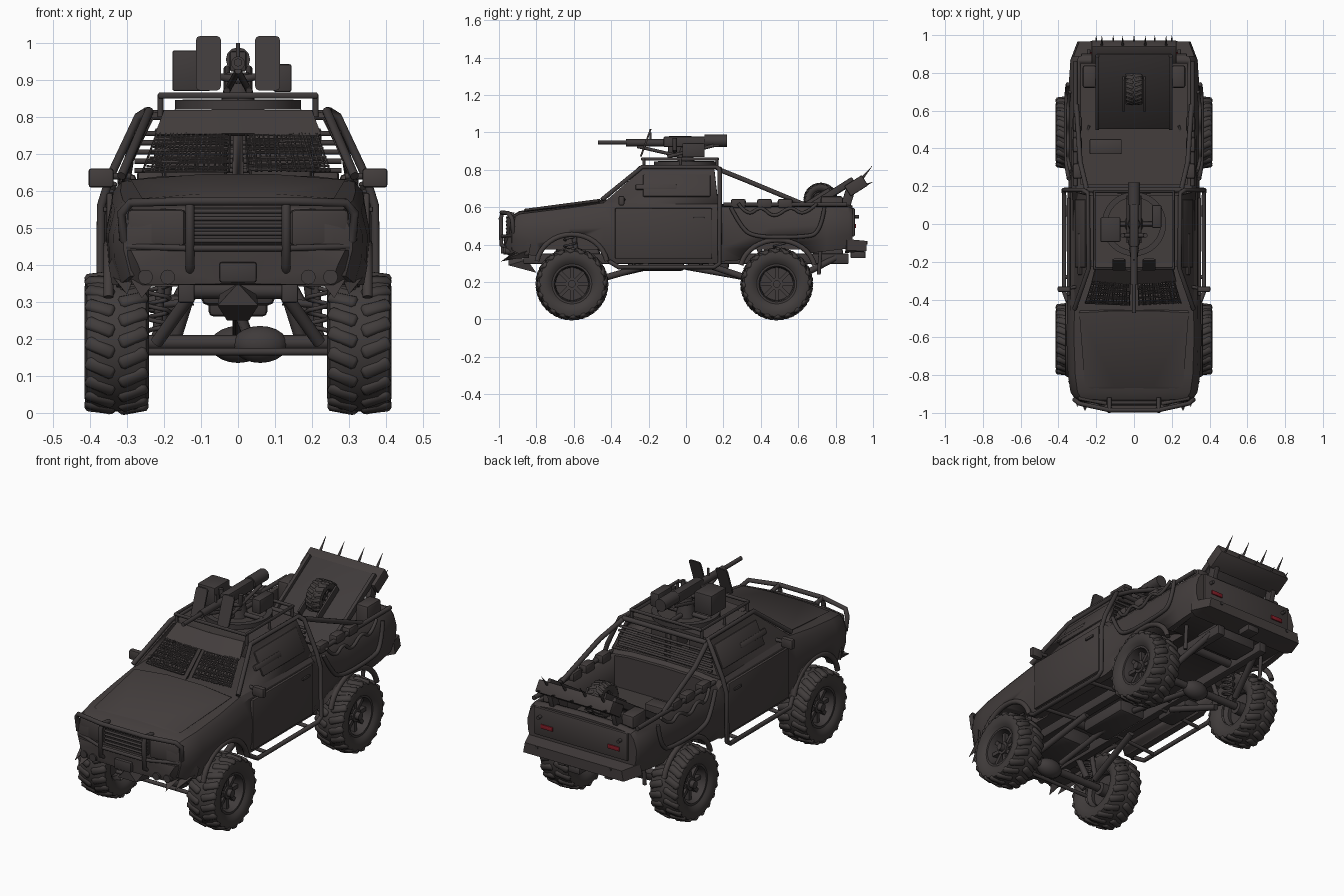
import bpy, bmesh, math, random
from mathutils import Vector, Matrix, Euler

if "Cube" in bpy.data.objects:
    bpy.data.objects.remove(bpy.data.objects["Cube"])

random.seed(4)

def material(name, rgb):
    m = bpy.data.materials.new(name)
    m.diffuse_color = (*rgb, 1)
    m.use_nodes = True
    m.node_tree.nodes["Principled BSDF"].inputs["Base Color"].default_value = m.diffuse_color
    return m

BODY = material("dark_brown_grey_paint", (0.056, 0.047, 0.046))
RUBBER = material("dark_rubber", (0.052, 0.045, 0.044))
METAL = material("dark_metal", (0.050, 0.043, 0.043))
RED = material("red_light", (0.22, 0.012, 0.02))

def finish(bm, name, mat, mirror=False, angle=35):
    if mirror:
        new = bmesh.ops.duplicate(bm, geom=bm.verts[:] + bm.edges[:] + bm.faces[:])["geom"]
        for v in new:
            if isinstance(v, bmesh.types.BMVert):
                v.co.x *= -1
    bmesh.ops.recalc_face_normals(bm, faces=bm.faces[:])
    me = bpy.data.meshes.new(name)
    bm.to_mesh(me)
    bm.free()
    me.materials.append(mat)
    me.shade_smooth()
    me.set_sharp_from_angle(angle=math.radians(angle))
    ob = bpy.data.objects.new(name, me)
    bpy.context.collection.objects.link(ob)
    return ob

def add_box(bm, c, s, rot=(0, 0, 0), bevel=0.0):
    m = Matrix.Translation(c) @ Euler(rot).to_matrix().to_4x4() @ Matrix.Diagonal((*s, 1))
    vs = bmesh.ops.create_cube(bm, size=1, matrix=m)["verts"]
    if bevel:
        es = list({e for v in vs for e in v.link_edges})
        bmesh.ops.bevel(bm, geom=es, offset=bevel, segments=2, affect='EDGES', profile=0.5)

def box(name, c, s, mat=BODY, rot=(0, 0, 0), bevel=0.006, mirror=False):
    bm = bmesh.new()
    add_box(bm, c, s, rot, bevel)
    return finish(bm, name, mat, mirror)

def add_rod(bm, p, q, r, r2=None, seg=10):
    p, q = Vector(p), Vector(q)
    d = q - p
    m = Matrix.Translation((p + q) / 2) @ d.to_track_quat('Z', 'Y').to_matrix().to_4x4()
    bmesh.ops.create_cone(bm, cap_ends=True, segments=seg, radius1=r, radius2=r if r2 is None else r2,
                          depth=d.length, matrix=m)

def rods(name, segs, r, mat=METAL, mirror=False, r2=None, seg=12):
    bm = bmesh.new()
    for p, q in segs:
        add_rod(bm, p, q, r, r2, seg)
    return finish(bm, name, mat, mirror)

def tube(name, pts, r, mat=METAL, mirror=False, cyclic=False, smooth=False):
    cu = bpy.data.curves.new(name, 'CURVE')
    cu.dimensions, cu.bevel_depth, cu.bevel_resolution, cu.use_fill_caps = '3D', r, 3, True
    sp = cu.splines.new('NURBS' if smooth else 'POLY')
    sp.points.add(len(pts) - 1)
    for a, b in zip(sp.points, pts):
        a.co = (*b, 1)
    sp.use_cyclic_u = cyclic
    if smooth:
        sp.use_endpoint_u, sp.order_u = True, 3
    tmp = bpy.data.objects.new("tmp", cu)
    me = bpy.data.meshes.new_from_object(tmp)
    bm = bmesh.new()
    bm.from_mesh(me)
    bpy.data.objects.remove(tmp)
    return finish(bm, name, mat, mirror, 50)

def hull(name, pts, mat=BODY, sym=False, mirror=False):
    bm = bmesh.new()
    for x, y, z in pts:
        bm.verts.new((x, y, z))
        if sym:
            bm.verts.new((-x, y, z))
    bmesh.ops.convex_hull(bm, input=bm.verts[:])
    return finish(bm, name, mat, mirror)

def lathe(bm, prof, seg=48):
    # profile of (x, radius) spun about the x axis
    vs = [bm.verts.new((x, 0, r)) for x, r in prof]
    es = [bm.edges.new(e) for e in zip(vs, vs[1:])]
    bmesh.ops.spin(bm, geom=vs + es, cent=(0, 0, 0), axis=(1, 0, 0), angle=2 * math.pi, steps=seg)
    bmesh.ops.remove_doubles(bm, verts=bm.verts[:], dist=0.0003)

def bake(ob):
    me = bpy.data.meshes.new_from_object(ob.evaluated_get(bpy.context.evaluated_depsgraph_get()))
    ob.modifiers.clear()
    ob.data = me

# lower body: lofted sections (y, half width, top, bottom)
bm = bmesh.new()
rings = []
for y, w, t, b in [(-.945, .25, .525, .40), (-.93, .30, .55, .37), (-.89, .325, .572, .35), (-.80, .338, .583, .34),
                   (-.62, .345, .605, .33), (-.44, .343, .632, .31), (-.38, .34, .636, .30), (.165, .34, .632, .30),
                   (.19, .335, .61, .31), (.45, .335, .61, .33), (.75, .333, .61, .365), (.87, .325, .61, .38), (.89, .315, .60, .39)]:
    half = [(0, t + .008), (.6 * w, t + .004), (.92 * w, t - .008), (.985 * w, t - .035),
            (1.035 * w, (t + b) / 2 + .02), (1.03 * w, b + .07), (.97 * w, b)]
    ring = half + [(-x, z) for x, z in half[:0:-1]]
    rings.append([bm.verts.new((x, y, z)) for x, z in ring])
for r1, r2 in zip(rings, rings[1:]):
    for i in range(len(r1)):
        j = (i + 1) % len(r1)
        bm.faces.new((r1[i], r1[j], r2[j], r2[i]))
bm.faces.new(rings[0])
bm.faces.new(rings[-1])
body = finish(bm, "body", BODY, angle=30)
# cutters: bed, hollow underside, wheel wells
cut = bmesh.new()
add_box(cut, (0, .53, .72), (.56, .64, .56))
add_box(cut, (0, .02, .27), (.58, 1.68, .21))
for y, z, ry, rz in [(-.61, .28, .19, .175), (.49, .26, .20, .165)]:
    for s in (-1, 1):
        m = Matrix.Translation((s * .32, y, z)) @ Matrix.Diagonal((1, ry, rz, 1)) @ Matrix.Rotation(math.pi / 2, 4, 'Y')
        bmesh.ops.create_cone(cut, cap_ends=True, segments=32, radius1=1, radius2=1, depth=.24, matrix=m)
cutter = finish(cut, "cutter", BODY)
cutter.hide_render = True
mod = body.modifiers.new("cut", 'BOOLEAN')
mod.operation, mod.object, mod.solver, mod.use_self = 'DIFFERENCE', cutter, 'EXACT', True
bake(body)
bpy.data.objects.remove(cutter)

# cab shell with open windscreen and rear window, one pane each side of a centre post
bm = bmesh.new()
P = {}
for k, y, w, z in [("fb", -.44, .315, .625), ("ft", -.225, .235, .812), ("rt", .15, .24, .812), ("rb", .172, .325, .62)]:
    for s in (-1, 0, 1):
        P[k, s] = bm.verts.new((s * w, y - (.015 if s == 0 and k[0] == "f" else 0), z + (.008 if s == 0 else 0)))
panes = []
for a, b in (("fb", "ft"), ("ft", "rt"), ("rt", "rb")):
    for s in (-1, 0):
        f = bm.faces.new((P[a, s], P[a, s + 1], P[b, s + 1], P[b, s]))
        if (a, b) != ("ft", "rt"):
            panes.append(f)
for s in (-1, 1):
    bm.faces.new([P[k, s] for k in ("fb", "ft", "rt", "rb")])
bmesh.ops.inset_individual(bm, faces=panes[:2], thickness=.03)
bmesh.ops.inset_individual(bm, faces=panes[2:], thickness=.02)
bmesh.ops.delete(bm, geom=panes, context='FACES')
cab = finish(bm, "cab", BODY)
cab.modifiers.new("thick", 'SOLIDIFY').thickness = .014
bake(cab)
hull("windscreen_visor", [(.225, -.305, .752), (.20, -.235, .818), (.215, -.29, .748), (.2, -.2, .815), (0, -.32, .755), (0, -.25, .82)], sym=True)
bm = bmesh.new()
front = lambda u, v: (u * (.30 - .075 * v), -.445 + .215 * v - .013 * (1 - abs(u)), .628 + .187 * v)
for s in (-1, 1):
    for i in range(16):
        v = .14 + i * .034
        add_rod(bm, front(s * .10, v + random.uniform(-.02, .02)), front(s * .87, v + random.uniform(-.02, .02)), .0032, seg=5)
    for i in range(18):
        u = s * (.10 + i * .77 / 17)
        add_rod(bm, front(u + random.uniform(-.02, .02), .13), front(u + random.uniform(-.02, .02), .68), .003, seg=5)
finish(bm, "windscreen_mesh", METAL)
rods("rear_window_bars", [((-.28, .175, z), (.28, .175, z)) for z in (.655, .68, .705, .73, .755)], .007)
box("seats", (.115, -.02, .69), (.17, .10, .17), bevel=.02, mirror=True)
tilt = math.atan2(.085, .187)
box("side_armour", (.283, -.05, .715), (.012, .36, .13), rot=(0, -tilt, 0), mirror=True)
box("side_vision_slot", (.287, -.16, .708), (.016, .22, .03), rot=(0, -tilt, 0), mirror=True)
box("door", (.347, -.12, .46), (.018, .52, .27), bevel=.007, mirror=True)
box("door_handle", (.36, .07, .55), (.01, .06, .014), METAL, bevel=.003, mirror=True)
box("mirror_housing", (.37, -.345, .635), (.068, .03, .052), bevel=.008, mirror=True)
rods("mirror_arm", [((.29, -.33, .64), (.35, -.34, .64))], .009, mirror=True)
hull("hood_panel", [(.26, -.86, .580), (.29, -.47, .630), (.28, -.45, .62), (.2, -.88, .57), (.1, -.86, .592), (.1, -.46, .645)], sym=True)
for y, z, ry, rz in [(-.61, .28, .19, .175), (.49, .26, .20, .165)]:
    arc = [(.350, y + ry * math.cos(a), z + rz * math.sin(a)) for a in [math.pi * (.06 + .88 * i / 16) for i in range(17)]]
    tube("wheel_arch_flare", arc, .014, BODY, mirror=True)

# front end
hull("front_bumper", [(.33, -.87, .44), (.35, -.83, .40), (.29, -.95, .44), (.27, -.965, .40), (.25, -.95, .345),
                      (.34, -.84, .345), (0, -.975, .43), (0, -.97, .35), (.1, -.975, .44)], sym=True)
hull("bumper_fang", [(.22, -.92, .36), (.29, -.92, .36), (.26, -.99, .31), (.25, -.88, .33)], mirror=True)
hull("bumper_fang_outer", [(.28, -.88, .37), (.34, -.84, .37), (.30, -.97, .32), (.31, -.84, .33)], mirror=True)
rods("bumper_lamps", [((x, -.90, .367), (x, y, .367)) for x, y in ((.19, -.975), (.25, -.967))], .02, mirror=True)
box("grille", (0, -.945, .505), (.26, .02, .10), METAL)
rods("grille_bars", [((-.125, -.958, z), (.125, -.958, z)) for z in (.465, .485, .505, .525, .545)], .006)
box("headlamp_cover", (.22, -.935, .50), (.16, .025, .10), rot=(0, 0, .2), bevel=.012, mirror=True)
tube("bull_bar", [(.28, -.90, .44), (.31, -.925, .47), (.315, -.93, .54), (.29, -.95, .568), (.13, -.985, .572),
                  (-.13, -.985, .572), (-.29, -.95, .568), (-.315, -.93, .54), (-.31, -.925, .47), (-.28, -.90, .44)], .012)
tube("bull_bar_upright", [(.13, -.92, .56), (.13, -.98, .572), (.13, -.99, .54), (.13, -.988, .40), (.13, -.95, .38)], .012, mirror=True)
tube("bull_bar_lower", [(.30, -.925, .45), (.13, -.985, .445), (-.13, -.985, .445), (-.30, -.925, .45)], .009)
box("winch", (0, -.965, .38), (.10, .05, .055), METAL)
hull("front_skid", [(.055, -.95, .29), (0, -.95, .35), (.03, -.80, .25), (.05, -.85, .32)], METAL, sym=True)

# roof rack and turret
rail = [(.21, -.235), (.21, .17), (-.21, .17), (-.21, -.235)]
tube("roof_rack_rail", [(x, y, .858) for x, y in rail], .009, cyclic=True)
rods("roof_rack_posts", [((.21, y, .80), (.21, y, .86)) for y in (-.225, -.03, .165)], .008, mirror=True)
bm = bmesh.new()
lathe(bm, [(.82, .17), (.845, .17), (.845, .14), (.82, .14)], 32)
bm.transform(Matrix.Rotation(-math.pi / 2, 4, 'Y'))
bmesh.ops.create_cone(bm, cap_ends=True, segments=24, radius1=.05, radius2=.03, depth=.10, matrix=Matrix.Translation((0, 0, .87)))
finish(bm, "turret_ring", METAL)
rods("turret_spokes", [((-.15, 0, .835), (.15, 0, .835)), ((0, -.15, .835), (0, .15, .835))], .012)
box("gun_receiver", (0, .03, .95), (.045, .30, .055), METAL)
rods("gun_rear_tube", [((0, .10, .955), (0, .22, .955))], .033)
rods("gun_barrel", [((0, -.47, .947), (0, -.1, .947))], .011)
rods("gun_shroud", [((0, -.32, .945), (0, -.1, .945))], .019)
rods("gun_sight", [((0, -.19, .95), (0, -.19, 1.0))], .006)
tube("gun_yoke", [(0, -.06, .90), (.055, -.06, .91), (.06, -.06, .97)], .012, mirror=True)
rods("gun_supports", [((0, -.26, .925), (.03, -.02, .87)), ((.03, -.10, .87), (.03, .15, .93))], .009, mirror=True)
# shield plate with rounded corners
shield = [(.08 + sx * .022 + .012 * math.cos(a), -.215 + dy, .945 + sz * .062 + .012 * math.sin(a)) for sx, sz, a0 in
          ((1, 1, 0), (-1, 1, 1), (-1, -1, 2), (1, -1, 3)) for a in ((a0 + i / 2) * math.pi / 2 for i in range(3)) for dy in (-.005, .005)]
hull("gun_shield", [(x, y + (z - .945) * .36, z) for x, y, z in shield], METAL, mirror=True)
box("ammo_box", (-.125, -.03, .925), (.105, .13, .11), METAL)
box("small_ammo_box", (.12, .04, .905), (.05, .12, .075), METAL)

# side cage and bed bars
tube("side_cage", [(.315, -.45, .64), (.24, -.235, .815), (.245, .165, .815), (.27, .18, .80), (.345, .18, .64), (.37, .18, .56),
                   (.372, .18, .30), (.37, .15, .28), (.37, -.36, .28), (.35, -.41, .31)], .012, mirror=True)
rods("cage_crossbar", [((-.25, .18, .805), (.25, .18, .805))], .013)
rods("step_brackets", [((.12, y, .30), (.37, y, .28)) for y in (-.28, .08)], .01, mirror=True)
tube("bed_diagonal_bar", [(.25, .18, .80), (.285, .33, .74), (.305, .63, .615)], .013, mirror=True)
tube("bed_rail", [(.31, .2, .615), (.31, .86, .615)], .012, mirror=True)
tube("bed_side_guard", [(.345, .24, .60), (.355, .29, .50), (.36, .36, .44), (.36, .62, .44), (.355, .72, .46), (.35, .74, .60)], .011, mirror=True, smooth=True)
tube("draped_strap", [(.335, .28, .62), (.35, .33, .55), (.35, .40, .61), (.35, .47, .54), (.35, .56, .61), (.35, .63, .55), (.34, .70, .62)],
     .009, RUBBER, mirror=True, smooth=True)
for i, y in enumerate((.28, .42, .53)):
    box("rail_pouch_%d" % (i + 1), (.30, y, .62), (.05, .08, .05), bevel=.012, mirror=True)
box("fuel_can", (.235, .78, .58), (.075, .12, .16), bevel=.014, mirror=True)
box("bed_crate", (-.15, .41, .47), (.17, .08, .12))

# tilted ramp with spare wheel and spiked board
ramp = math.atan2(.27, .43)
box("ramp_plate", (0, .705, .615), (.40, .47, .02), METAL, rot=(ramp, 0, 0), bevel=.004)
box("ramp_edges", (.195, .70, .625), (.02, .46, .035), METAL, rot=(ramp, 0, 0), bevel=.004, mirror=True)
box("ramp_slot_sides", (.055, .69, .63), (.012, .20, .05), METAL, rot=(ramp, 0, 0), bevel=.003, mirror=True)
box("spiked_board", (0, .91, .715), (.45, .11, .065), rot=(ramp, 0, 0), bevel=.006)
box("board_supports", (.19, .86, .63), (.03, .05, .14), METAL, rot=(-.3, 0, 0), mirror=True)
rods("board_spikes", [((x, .93, .74), (x, .995, .82)) for x in (-.17, -.06, .06, .17)], .009, r2=.001)
rods("rear_spikes", [((x, .94, .71), (x, .997, .735)) for x in (-.2, -.11, 0, .11, .2)], .009, r2=.001)

# rear end
hull("rear_bumper", [(.33, .86, .43), (.34, .86, .37), (.29, .965, .42), (.30, .965, .365), (.3, .85, .355)], sym=True)
box("tailgate", (0, .893, .52), (.56, .02, .15))
box("tail_lamp", (.20, .905, .50), (.07, .009, .022), RED, bevel=.002, mirror=True)
rods("rear_hooks", [((.24, .88, .55), (.24, .925, .55)), ((.22, .9, .41), (.22, .97, .41))], .009, mirror=True)
box("tow_hitch", (0, .92, .345), (.07, .08, .035), METAL)
rods("mud_guard_bar", [((.25, .71, .24), (.25, .72, .38))], .01, mirror=True)

# chassis and suspension
box("chassis_rail", (.14, 0, .325), (.045, 1.74, .055), METAL, mirror=True)
rods("chassis_cross_members", [((-.15, y, .33), (.15, y, .33)) for y in (-.8, -.35, .15, .62)], .022)
box("engine_sump", (0, -.58, .335), (.20, .24, .09), METAL, bevel=.02)
box("gearbox", (0, -.16, .295), (.16, .30, .07), METAL, bevel=.015)
box("fuel_tank", (.02, .76, .345), (.26, .16, .07), METAL, bevel=.015)
box("exhaust_box", (-.2, .12, .295), (.10, .22, .05), METAL, bevel=.015)
rods("axles", [((-.27, y, .19), (.27, y, .19)) for y in (-.61, .49)], .02)
rods("tie_bar", [((-.25, -.68, .165), (.25, -.68, .165))], .01)
rods("drive_shaft", [((.03, -.55, .2), (0, -.2, .28)), ((0, 0, .28), (0, .45, .2))], .015)
rods("links", [((.2, -.55, .19), (.15, -.2, .29)), ((.2, .42, .19), (.15, .12, .29)), ((.22, .55, .2), (.15, .8, .33)),
               ((.22, -.66, .19), (.12, -.74, .33)), ((.17, -.58, .2), (.12, -.62, .36))], .017, mirror=True)
rods("shock_absorbers", [((.22, -.57, .2), (.2, -.60, .46)), ((.21, .44, .2), (.18, .38, .42))], .013, mirror=True)
for y in (-.62, .5):
    coil = [(.215 + .03 * math.cos(i * .785), y + .03 * math.sin(i * .785), .22 + .0045 * i) for i in range(50)]
    tube("coil_spring", coil, .006, mirror=True)
bm = bmesh.new()
for x, y in ((.06, -.61), (0, .49)):
    m = Matrix.Translation((x, y, .185)) @ Matrix.Diagonal((1.5, 1, 1, 1))
    bmesh.ops.create_uvsphere(bm, u_segments=16, v_segments=10, radius=.05, matrix=m)
finish(bm, "differentials", METAL)

# wheels: carcass with angled lugs, plus a spoked rim
tire = [(-.06, .10), (-.078, .12), (-.087, .15), (-.080, .174), (-.05, .184), (0, .186), (.05, .184), (.080, .174), (.087, .15), (.078, .12), (.06, .10)]
rim = [(.055, .104), (.066, .108), (.066, .096), (.045, .09), (-.03, .085), (-.05, .10)]
def wheel(name, loc, side, scale=1.0, thin=1.0):
    place = Matrix.Translation(loc) @ Matrix.Diagonal((side * scale * thin, scale, scale, 1))
    bm = bmesh.new()
    lathe(bm, tire)
    for i in range(20):
        for s in (-1, 1):
            a = 2 * math.pi * (i + .25 * s) / 20
            m = Matrix.Rotation(a, 4, 'X') @ Matrix.Translation((s * .045, 0, .178)) @ Euler((0, s * .14, s * .4)).to_matrix().to_4x4()
            vs = bmesh.ops.create_cube(bm, size=1, matrix=m @ Matrix.Diagonal((.082, .036, .024, 1)))["verts"]
            bmesh.ops.bevel(bm, geom=list({e for v in vs for e in v.link_edges}), offset=.008, segments=1, affect='EDGES')
    bm.transform(place)
    finish(bm, name + "_tire", RUBBER, angle=50)
    bm = bmesh.new()
    lathe(bm, rim, 32)
    add_rod(bm, (-.05, 0, 0), (.045, 0, 0), .034, seg=20)
    add_rod(bm, (.02, 0, 0), (.068, 0, 0), .02, seg=12)
    add_rod(bm, (-.01, 0, 0), (.0, 0, 0), .088, seg=24)
    for i in range(8):
        a = i * math.pi / 4
        d = Vector((0, math.cos(a), math.sin(a)))
        add_box(bm, d * .06 + Vector((.025, 0, 0)), (.025, .07, .02), (a, 0, 0))
    bm.transform(place)
    finish(bm, name + "_rim", METAL)
for end, y in (("front", -.61), ("rear", .485)):
    for nm, s in (("left", -1), ("right", 1)):
        wheel(f"{end}_{nm}_wheel", (s * .328, y, .19), s)
wheel("spare_wheel", (0, .72, .64), 1, .47, 1.1)
